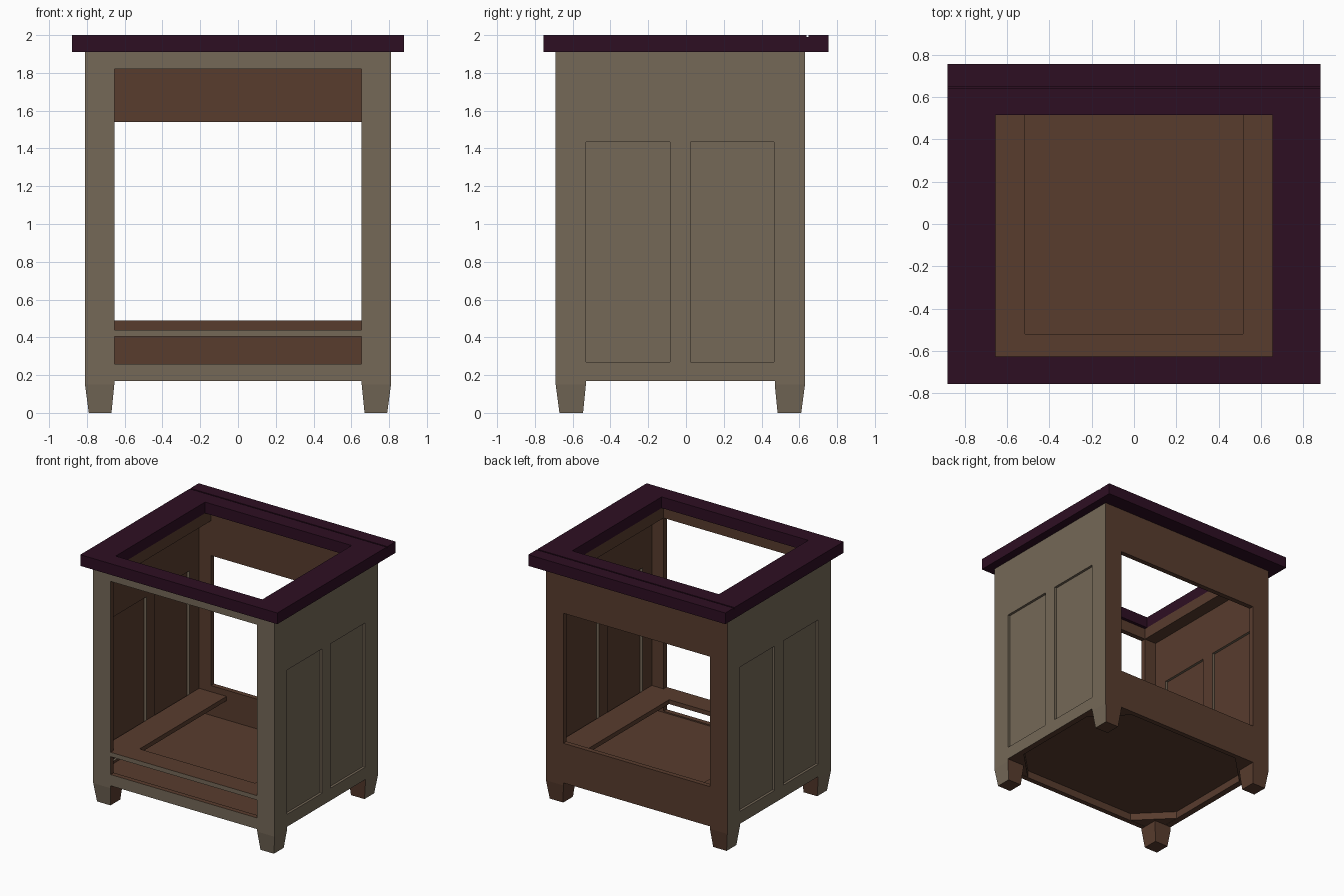
import bpy, bmesh
from mathutils import Vector

if "Cube" in bpy.data.objects:
    bpy.data.objects.remove(bpy.data.objects["Cube"])


def mat(name, rgb):
    m = bpy.data.materials.new(name)
    m.diffuse_color = (*rgb, 1)
    m.use_nodes = True
    m.node_tree.nodes["Principled BSDF"].inputs["Base Color"].default_value = m.diffuse_color
    return m


BROWN = mat("dark brown wood", (0.098, 0.045, 0.027))
BEIGE = mat("taupe paint", (0.178, 0.140, 0.096))
PLUM = mat("plum counter", (0.027, 0.0045, 0.0165))


def is_painted(n, c):
    """Outward side faces, the front face and the panel reveals are painted."""
    side = abs(n.x) > 0.7 and n.x * c.x > 0 and abs(c.x) > 0.775
    front = n.y < -0.7 and c.y < -0.6
    reveal = (abs(n.x) < 0.1 and abs(c.x) > 0.78
              and 0.25 < c.z < 1.5 and -0.6 < c.y < 0.55)
    return side or front or reveal


def finish(name, bm, mats=(BROWN, BEIGE)):
    bmesh.ops.recalc_face_normals(bm, faces=bm.faces)
    if len(mats) > 1:
        for f in bm.faces:
            f.material_index = int(is_painted(f.normal, f.calc_center_median()))
    me = bpy.data.meshes.new(name)
    bm.to_mesh(me)
    bm.free()
    for m in mats:
        me.materials.append(m)
    ob = bpy.data.objects.new(name, me)
    bpy.context.collection.objects.link(ob)
    return ob


def plate(name, axis, us, vs, d0, d1, holes=(), mats=(BROWN, BEIGE)):
    """Flat board on a grid of cut lines, some cells left open, thickened along axis."""
    def at(u, v):
        p = [u, v]
        p.insert(axis, d0)
        return Vector(p)
    bm = bmesh.new()
    grid = [[bm.verts.new(at(u, v)) for v in vs] for u in us]
    for i in range(len(us) - 1):
        for j in range(len(vs) - 1):
            if (i, j) not in holes:
                bm.faces.new((grid[i][j], grid[i + 1][j], grid[i + 1][j + 1], grid[i][j + 1]))
    ext = bmesh.ops.extrude_face_region(bm, geom=bm.faces[:], use_keep_orig=True)
    shift = Vector((0, 0, 0))
    shift[axis] = d1 - d0
    bmesh.ops.translate(bm, vec=shift,
                        verts=[g for g in ext["geom"] if isinstance(g, bmesh.types.BMVert)])
    return finish(name, bm, mats)


def loft(name, rings):
    """Solid through rings of equal point count."""
    bm = bmesh.new()
    vr = [[bm.verts.new(p) for p in r] for r in rings]
    n = len(vr[0])
    for a, b in zip(vr, vr[1:]):
        for i in range(n):
            bm.faces.new((a[i], a[(i + 1) % n], b[(i + 1) % n], b[i]))
    bm.faces.new(vr[0])
    bm.faces.new(vr[-1])
    return finish(name, bm)


X, Y0, Y1, T = 0.81, -0.69, 0.63, 0.04      # cabinet half width, front, back, board
YI0, YI1, XI = Y0 + T, Y1 - T, 0.76         # inside faces

# Front frame with a slot below and a large opening above
plate("front_frame", 1, [-X, -0.655, 0.655, X],
      [0.17, 0.26, 0.405, 0.44, 1.82, 1.91], Y0, YI0, {(1, 1), (1, 3)})
# Back board with one opening
plate("back_board", 1, [-X, -0.655, 0.655, X],
      [0.17, 0.49, 1.54, 1.91], YI1, Y1, {(1, 1)})

for s, side in ((-1, "left"), (1, "right")):
    # Side frame and its two recessed panels
    plate(side + "_side_frame", 0, [YI0, -0.53, -0.085, 0.025, 0.465, YI1],
          [0.17, 0.27, 1.435, 1.91], s * XI, s * X, {(1, 1), (3, 1)})
    for k, (a, b) in enumerate(((-0.53, -0.085), (0.025, 0.465))):
        plate(f"{side}_panel_{k + 1}", 0, [a, b], [0.27, 1.435], s * 0.78, s * 0.79)
    # Cleat under the counter
    plate(side + "_cleat", 2, sorted((s * 0.655, s * XI)), [YI0, YI1], 1.82, 1.91)
    # Tapered feet and diagonal corner blocks
    for t, end, yo, yi in ((1, "front", Y0, YI0), (-1, "back", Y1, YI1)):
        def ring(z, d):
            xa, xb = s * (X - d), s * (0.655 + d * 0.75)
            ya, yb = yo + t * d, yo + t * (0.16 - d * 0.75)
            return [(xa, ya, z), (xb, ya, z), (xb, yb, z), (xa, yb, z)]
        loft(f"{end}_{side}_foot", [ring(0, 0.02), ring(0.15, 0), ring(0.17, 0)])
        loft(f"{end}_{side}_corner_block",
             [[(s * XI, yi, z), (s * (XI - 0.25), yi, z), (s * XI, yi + t * 0.25, z)]
              for z in (0.172, 0.23)])

# Floor and the U-shaped runner frame above it
plate("floor", 2, [-XI, XI], [YI0, YI1], 0.23, 0.25, mats=(BROWN,))
plate("runner_frame", 2, [-XI, -0.515, 0.515, XI], [YI0, -0.52, YI1],
      0.405, 0.44, {(1, 1)}, mats=(BROWN,))

# Counter ring with a thin groove along the back
counter = plate("counter", 2, [-0.88, -0.655, 0.655, 0.88],
                [-0.755, -0.625, 0.515, 0.755], 1.91, 2.0, {(1, 1)}, mats=(PLUM,))
cutter = plate("groove_cutter", 2, [-1, 1], [0.639, 0.649], 1.99, 2.05, mats=(PLUM,))
cutter.hide_render = True
cutter.hide_set(True)
mod = counter.modifiers.new("groove", 'BOOLEAN')
mod.operation = 'DIFFERENCE'
mod.solver = 'EXACT'
mod.object = cutter
